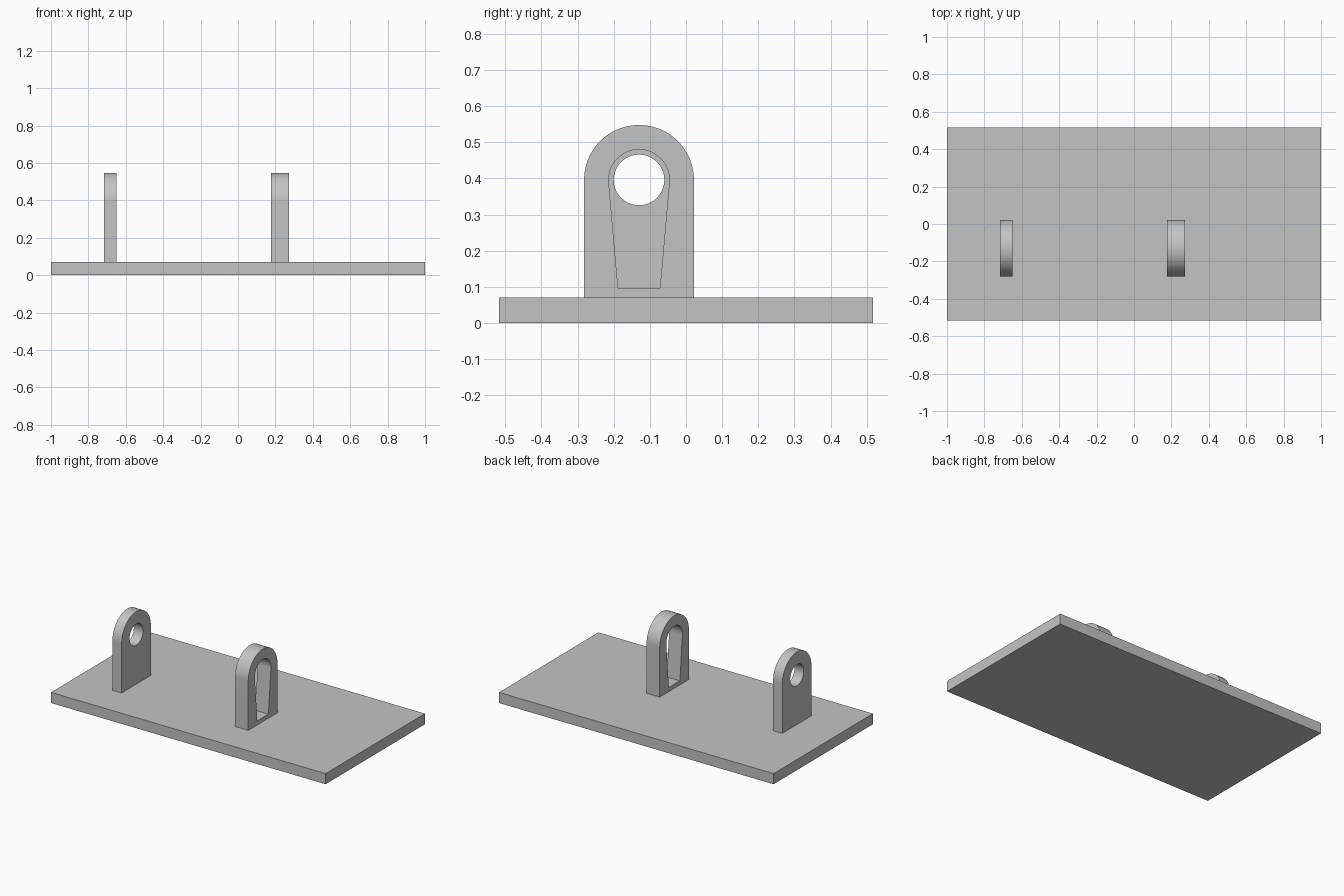
import bpy
import bmesh
from math import cos, sin, radians

if "Cube" in bpy.data.objects:
    bpy.data.objects.remove(bpy.data.objects["Cube"], do_unlink=True)

grey = bpy.data.materials.new("light grey")
grey.use_nodes = True
colour = (0.55, 0.55, 0.55, 1)
grey.diffuse_color = colour
grey.node_tree.nodes["Principled BSDF"].inputs["Base Color"].default_value = colour

PLATE_TOP = 0.07
CY, CZ = -0.13, 0.396   # shared axis of the lug eyes
LUG_R = 0.152


def arc(radius, start, end, steps):
    """Points (y, z) on an arc around the eye axis."""
    angles = [radians(start + (end - start) * i / steps) for i in range(steps + 1)]
    return [(CY + radius * cos(a), CZ + radius * sin(a)) for a in angles]


def add_lug(name, x0, x1, hole):
    """Round-topped lug extruded along x, with one through hole."""
    outline = arc(LUG_R, 0, 180, 48)
    outline += [(CY - LUG_R, PLATE_TOP), (CY + LUG_R, PLATE_TOP)]
    bm = bmesh.new()
    edges = []
    for loop in (outline, hole):
        verts = [bm.verts.new((x0, y, z)) for y, z in loop]
        edges += [bm.edges.new((v, verts[i - 1])) for i, v in enumerate(verts)]
    bmesh.ops.triangle_fill(bm, edges=edges, use_beauty=True)
    out = bmesh.ops.extrude_face_region(bm, geom=bm.faces[:], use_keep_orig=True)
    moved = [g for g in out["geom"] if isinstance(g, bmesh.types.BMVert)]
    bmesh.ops.translate(bm, verts=moved, vec=(x1 - x0, 0, 0))
    bmesh.ops.recalc_face_normals(bm, faces=bm.faces[:])
    mesh = bpy.data.meshes.new(name)
    bm.to_mesh(mesh)
    bm.free()
    mesh.materials.append(grey)
    obj = bpy.data.objects.new(name, mesh)
    bpy.context.collection.objects.link(obj)
    bpy.ops.object.select_all(action="DESELECT")
    obj.select_set(True)
    bpy.context.view_layer.objects.active = obj
    bpy.ops.object.shade_smooth_by_angle(angle=radians(30))


# Base plate
bpy.ops.mesh.primitive_cube_add(size=1, location=(0, 0, PLATE_TOP / 2))
plate = bpy.context.object
plate.name = "base_plate"
plate.scale = (2, 1.034, PLATE_TOP)
bpy.ops.object.transform_apply(location=True, rotation=False, scale=True)
plate.data.materials.append(grey)

# Thin lug with a round eye
add_lug("round_eye_lug", -0.717, -0.65, arc(0.07, 0, 360, 64)[:-1])

# Thick lug with a tapered slot
slot = arc(0.084, -5, 185, 48) + [(CY - 0.058, 0.097), (CY + 0.058, 0.097)]
add_lug("tapered_slot_lug", 0.176, 0.272, slot)
